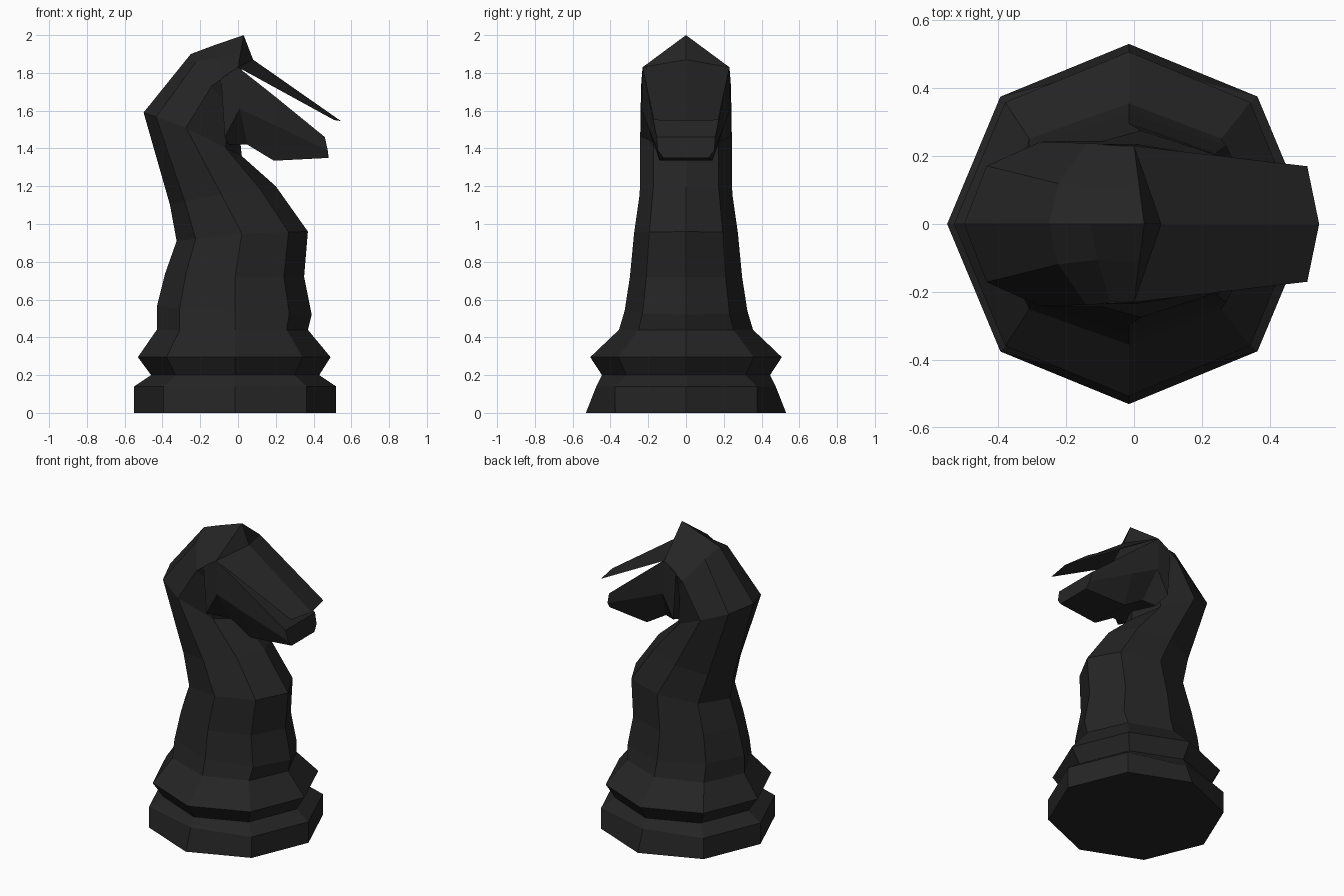
import bpy, bmesh

if "Cube" in bpy.data.objects:
    bpy.data.objects.remove(bpy.data.objects["Cube"])

mat = bpy.data.materials.new("black_wood")
mat.diffuse_color = (0.018, 0.018, 0.018, 1)
mat.use_nodes = True
mat.node_tree.nodes["Principled BSDF"].inputs["Base Color"].default_value = mat.diffuse_color


def make(name, verts, faces, recalc=True):
    me = bpy.data.meshes.new(name)
    me.from_pydata(verts, [], faces)
    bm = bmesh.new()
    bm.from_mesh(me)
    if recalc:
        bmesh.ops.recalc_face_normals(bm, faces=bm.faces)
    bm.to_mesh(me)
    bm.free()
    me.materials.append(mat)
    ob = bpy.data.objects.new(name, me)
    bpy.context.collection.objects.link(ob)
    return ob


def loft(name, rings):
    n = len(rings[0])
    verts = [p for r in rings for p in r]
    faces = [(i * n + j, i * n + (j + 1) % n, (i + 1) * n + (j + 1) % n, (i + 1) * n + j)
             for i in range(len(rings) - 1) for j in range(n)]
    faces += [tuple(range(n)), tuple(range(len(verts) - n, len(verts)))]
    return make(name, verts, faces)


def octagon(back, side, front, kb=0.707, ky=0.707):
    """Eight-sided section from its back (x,z), side (x,y,z) and front (x,z) points."""
    sx, sy, sz = side

    def diag(p, k, kk):
        return (sx + k * (p[0] - sx), sy * kk, sz + k * (p[1] - sz))
    half = [diag(back, kb, ky), side, diag(front, 0.707, max(ky, 0.707))]
    mirror = [(x, -y, z) for x, y, z in reversed(half)]
    return [(back[0], 0, back[1])] + half + [(front[0], 0, front[1])] + mirror


# Stepped octagonal foot
loft("foot", [
    octagon((-.55, 0), (-.015, .53, 0), (.52, 0)),
    octagon((-.55, .14), (-.015, .475, .14), (.52, .14), ky=.79),
    octagon((-.46, .2), (-.015, .445, .2), (.43, .2)),
    octagon((-.53, .295), (-.015, .507, .295), (.49, .295)),
    octagon((-.43, .44), (-.015, .355, .44), (.37, .44)),
])

# Body, curved neck and back of the head
loft("neck", [
    octagon((-.43, .44), (-.015, .355, .44), (.37, .44)),
    octagon((-.43, .56), (-.015, .325, .54), (.39, .52)),
    octagon((-.385, .74), (-.015, .297, .72), (.35, .72)),
    octagon((-.325, .91), (.02, .275, .95), (.37, .96)),
    octagon((-.36, 1.1), (-.09, .245, 1.16), (.2, 1.2)),
    octagon((-.5, 1.59), (-.275, .242, 1.51), (.02, 1.36)),
    octagon((-.25, 1.9), (-.14, .238, 1.73), (.0, 1.55), kb=.75, ky=.5),
    octagon((-.13, 1.945), (-.07, .234, 1.78), (.02, 1.58), kb=.6, ky=.45),
    octagon((.03, 2.0), (0, .23, 1.83), (.03, 1.62), kb=.5, ky=.5),
])


# Lower muzzle
def section(*half):
    return list(half) + [(x, -y, z) for x, y, z in reversed(half)]


loft("muzzle", [
    section((-.09, .235, 1.77), (-.07, .235, 1.46), (-.05, .14, 1.42)),
    section((0, .23, 1.83), (.01, .235, 1.61), (.05, .14, 1.42)),
    section((.19, .2, 1.68), (.19, .205, 1.525), (.19, .14, 1.335)),
    section((.46, .155, 1.46), (.475, .15, 1.39), (.48, .12, 1.35)),
])

# Thin ridged plate from the brow down over the muzzle
make("face_plate", [
    (.03, 0, 2.0), (0, .23, 1.83), (0, -.23, 1.83), (.08, 0, 1.87),
    (.545, 0, 1.545), (.51, .17, 1.55), (.51, -.17, 1.55)],
    [(0, 3, 1), (0, 2, 3), (1, 3, 4, 5), (3, 2, 6, 4)], recalc=False)
bm = bmesh.new()
me = bpy.data.objects["face_plate"].data
bm.from_mesh(me)
bm.normal_update()
if sum(f.normal.z for f in bm.faces) < 0:
    bmesh.ops.reverse_faces(bm, faces=bm.faces)
bm.to_mesh(me)
bm.free()
